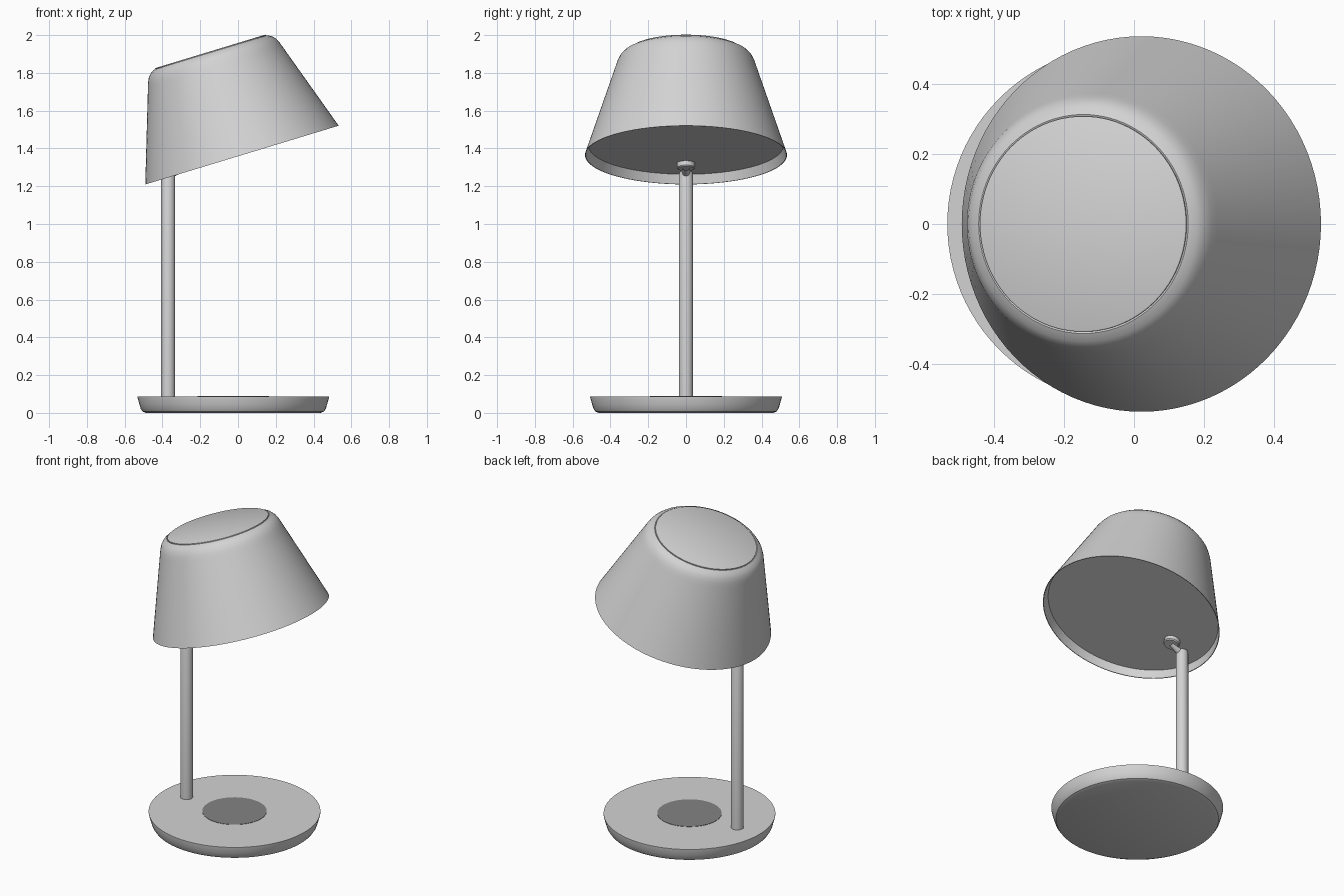
import bpy, math
from mathutils import Matrix, Vector

cube = bpy.data.objects.get("Cube")
if cube:
    bpy.data.objects.remove(cube)


def material(name, value):
    mat = bpy.data.materials.new(name)
    mat.use_nodes = True
    colour = (value, value, value, 1)
    mat.diffuse_color = colour
    mat.node_tree.nodes["Principled BSDF"].inputs["Base Color"].default_value = colour
    return mat


light_grey = material("light grey", 0.65)
dark_grey = material("dark grey", 0.23)


def lathe(name, profile, mat, matrix, sides=96):
    """Revolve (radius, height) points; points on the axis become one vertex."""
    verts, rings, faces = [], [], []
    for r, h in profile:
        count = sides if r > 0 else 1
        rings.append([len(verts) + i for i in range(count)])
        for i in range(count):
            a = math.tau * i / sides
            verts.append((r * math.cos(a), r * math.sin(a), h))
    for low, high in zip(rings, rings[1:]):
        for i in range(sides):
            j = (i + 1) % sides
            quad = [low[i % len(low)], low[j % len(low)],
                    high[j % len(high)], high[i % len(high)]]
            faces.append(list(dict.fromkeys(quad)))
    mesh = bpy.data.meshes.new(name)
    mesh.from_pydata(verts, [], faces)
    mesh.materials.append(mat)
    obj = bpy.data.objects.new(name, mesh)
    bpy.context.collection.objects.link(obj)
    obj.matrix_world = matrix
    bpy.ops.object.select_all(action="DESELECT")
    obj.select_set(True)
    bpy.context.view_layer.objects.active = obj
    bpy.ops.object.shade_smooth_by_angle(angle=math.radians(32))


# Round base with a rolled lower edge, and the pad on its top
base_place = Matrix.Translation((-0.025, 0, 0))
lathe("base", [(0, 0), (0.462, 0), (0.48, 0.007), (0.49, 0.022), (0.497, 0.045),
               (0.507, 0.082), (0.507, 0.087), (0, 0.087)], light_grey, base_place)
lathe("base_pad", [(0.19, 0.087), (0.19, 0.089), (0, 0.089)], dark_grey, base_place)

# Upright stem with a rounded top
lathe("stem", [(0.037, 0.087), (0.037, 1.265), (0.032, 1.278), (0.02, 1.285), (0, 1.287)],
      light_grey, Matrix.Translation((-0.37, 0, 0)), 48)

# Tilted shade, open below, with a soft upper shoulder
tilt = math.radians(-16.9)
shade_place = Matrix.Translation((0.021, 0, 1.365)) @ Matrix.Rotation(tilt, 4, "Y")
lathe("shade", [(0.515, 0.05), (0.531, 0), (0.535, 0), (0.373, 0.485), (0.364, 0.512),
                (0.352, 0.537), (0.335, 0.556), (0.312, 0.568)],
      light_grey, shade_place)

# Lid closing the top of the shade
lathe("shade_lid", [(0.312, 0.568), (0.307, 0.566), (0.307, 0.572), (0.303, 0.574),
                    (0, 0.574)], light_grey, shade_place)

# Diffuser recessed just inside the rim
lathe("diffuser", [(0, 0.05), (0.515, 0.05)], light_grey, shade_place)
diffuser = bpy.data.objects["diffuser"]
diffuser.data.flip_normals()

# Hub under the diffuser and the short arm that carries it from the stem
hub_place = shade_place @ Matrix.Translation((-0.315, 0, 0))
lathe("shade_hub", [(0, 0.02), (0.043, 0.02), (0.048, 0.026), (0.048, 0.05)],
      light_grey, hub_place, 32)
arm_start = Vector((-0.37, 0, 1.255))
arm = hub_place @ Vector((0, 0, 0.03)) - arm_start
arm_place = Matrix.Translation(arm_start) @ arm.to_track_quat("Z", "Y").to_matrix().to_4x4()
lathe("shade_arm", [(0.02, 0), (0.02, arm.length)], light_grey, arm_place, 32)
